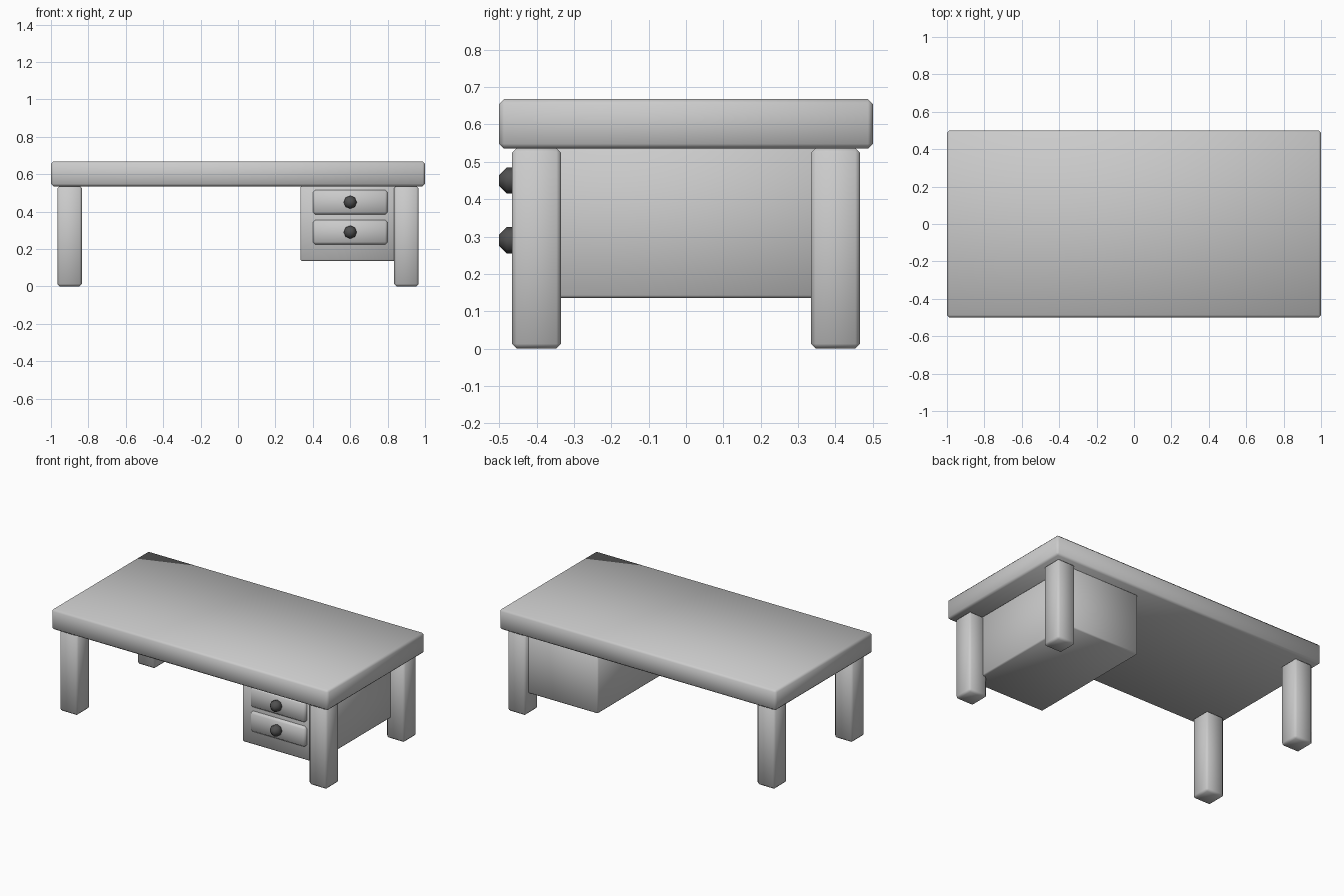
import bpy, bmesh
from math import pi, cos, sin

if "Cube" in bpy.data.objects:
    bpy.data.objects.remove(bpy.data.objects["Cube"])

dark = bpy.data.materials.new("dark_knob")
dark.diffuse_color = (0.08, 0.08, 0.08, 1)
dark.use_nodes = True
dark.node_tree.nodes["Principled BSDF"].inputs["Base Color"].default_value = dark.diffuse_color


def finish(name, bm):
    bmesh.ops.recalc_face_normals(bm, faces=bm.faces)
    mesh = bpy.data.meshes.new(name)
    bm.to_mesh(mesh)
    bm.free()
    for p in mesh.polygons:
        p.use_smooth = True
    obj = bpy.data.objects.new(name, mesh)
    bpy.context.collection.objects.link(obj)
    return obj


def box(name, lo, hi, bevel=0.013):
    """Chamfered, smooth-shaded box between two corners."""
    bm = bmesh.new()
    bmesh.ops.create_cube(bm, size=1)
    for v in bm.verts:
        v.co = [(a + b) / 2 + c * (b - a) for a, b, c in zip(lo, hi, v.co)]
    bmesh.ops.bevel(bm, geom=bm.edges[:], offset=bevel, segments=1,
                    affect='EDGES', profile=0.5)
    return finish(name, bm)


def knob(name, x, y, z, r=0.035, sides=8):
    """Low-poly ball: an octagonal profile turned around the y axis."""
    bm = bmesh.new()
    t = r * math_tan
    rings = []
    for dy, rad in ((-r, t), (-t, r), (t, r), (r, t)):
        rings.append([bm.verts.new((x + rad * cos(a), y + dy, z + rad * sin(a)))
                      for a in (2 * pi * i / sides for i in range(sides))])
    for a, b in zip(rings, rings[1:]):
        for i in range(sides):
            j = (i + 1) % sides
            bm.faces.new((a[i], a[j], b[j], b[i]))
    bm.faces.new(rings[0])
    bm.faces.new(rings[-1])
    finish(name, bm).data.materials.append(dark)


math_tan = sin(pi / 8) / cos(pi / 8)

# Tabletop
box("tabletop", (-1, -0.5, 0.535), (1, 0.5, 0.668))

# Four legs
for sx, side in ((-1, "left"), (1, "right")):
    for sy, end in ((-1, "front"), (1, "back")):
        cx, cy = sx * 0.9, sy * 0.4
        box(f"{end}_{side}_leg", (cx - 0.066, cy - 0.066, 0),
            (cx + 0.066, cy + 0.066, 0.537))

# Drawer cabinet hung under the right side
box("drawer_cabinet", (0.333, -0.433, 0.135), (0.867, 0.433, 0.537), 0.008)

# Drawer fronts with knobs
for name, z in (("upper", 0.45), ("lower", 0.29)):
    box(f"{name}_drawer", (0.4, -0.452, z - 0.066), (0.8, -0.40, z + 0.066))
    knob(f"{name}_knob", 0.6, -0.465, z)
